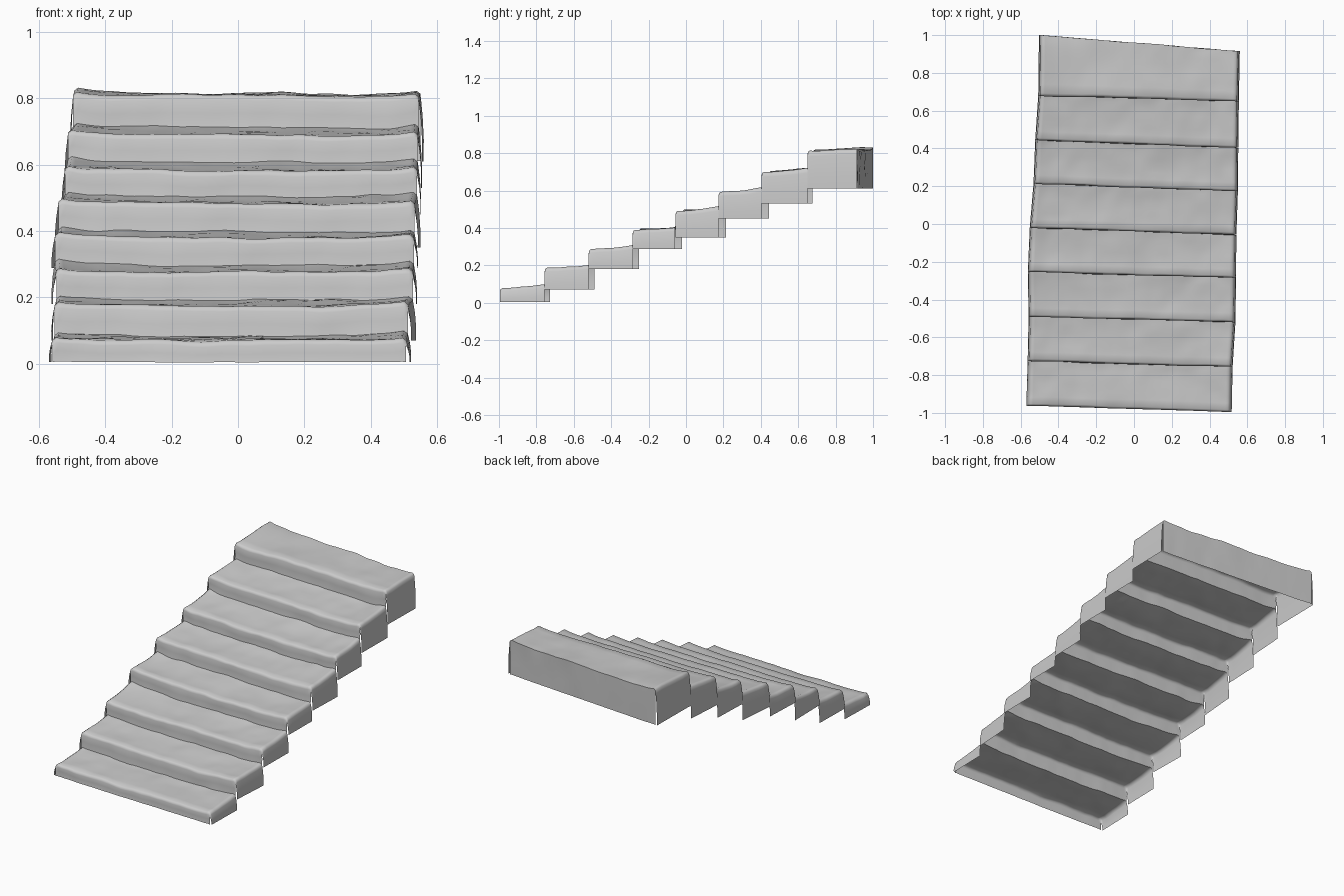
import bpy, bmesh, math
from mathutils import Vector, noise

if "Cube" in bpy.data.objects:
    bpy.data.objects.remove(bpy.data.objects["Cube"])

# Front edge of each step (left x, left y, right x, right y); the last is the back edge
EDGES = [(-.56, -.962, .507, -.995), (-.553, -.725, .512, -.757), (-.548, -.49, .527, -.52),
         (-.552, -.255, .53, -.285), (-.542, -.022, .532, -.056), (-.522, .213, .54, .173),
         (-.513, .443, .542, .403), (-.497, .678, .545, .65), (-.493, 1.0, .55, .915)]
TOPS = [.07, .175, .277, .38, .482, .583, .69, .808]
BACKS = [.085, .192, .296, .398, .503, .608, .712, .815]
SKIRTS = [.005, .07, .18, .288, .35, .45, .53, .61]
COLS = 48


def column(k):
    """Spread of columns over the width, -1 to 1, tighter at the rounded ends."""
    return math.sin(math.pi / 2 * (2 * k / COLS - 1)) * .5 + .5 * (2 * k / COLS - 1)


def point(i, t, z, s, worn=1.0):
    """Point on step i at depth t (0 front, 1 back), height z, across position s."""
    f, b, h = EDGES[i], EDGES[i + 1], (s + 1) / 2
    front = Vector((f[0] + (f[2] - f[0]) * h, f[1] + (f[3] - f[1]) * h, z))
    back = Vector((b[0] + (b[2] - b[0]) * h, b[1] + (b[3] - b[1]) * h, z))
    p = front.lerp(back, t)
    n = noise.noise(p * 5) * .007 + noise.noise(p * 14) * .004
    lift = .013 * abs(s) ** 8 - .004 * s * max(z, 0)
    if abs(s) > .985:
        lift -= .011
    p.z = max(0, p.z + worn * (n + lift))
    p.y += .5 * n * (1 if abs(p.y) < .97 else .3)
    return p


bm = bmesh.new()


def sheet(rows):
    """Skin a grid of points with quads."""
    grid = [[bm.verts.new(p) for p in row] for row in rows]
    for a, b in zip(grid, grid[1:]):
        for k in range(len(a) - 1):
            bm.faces.new((a[k], a[k + 1], b[k + 1], b[k]))


S = [column(k) for k in range(COLS + 1)]
for i in range(8):
    base, top, back, low = (BACKS[i - 1] if i else .004), TOPS[i], BACKS[i], SKIRTS[i]
    # Tread profile with a rounded nosing and a slight rise towards the back
    tread = [(0, top - .016), (.015, top - .006), (.05, top)]
    tread += [(t, top + (back - top) * t ** 2) for t in (.2, .35, .5, .65, .8, .9, .96)]
    tread.append((1, back))
    mid = (base + top - .016) / 2
    profile = [(0, base, 1 if i else .2), (.01, mid, 1)] + [(t, z, 1) for t, z in tread]
    if i == 7:
        # Back wall of the top landing
        profile += [(1.0, .75, .6), (1.0, .68, .4), (1.0, low, .2)]
    sheet([[point(i, t, z, s, w) for s in S] for t, z, w in profile])

    # Side skirts hanging below each end of the tread
    for s in (-1, 1):
        rows = []
        for f in (0, .33, .67, .9, 1):
            row = []
            for t, z in tread:
                p = point(i, t, z, s)
                p.z = low + (p.z - low) * f
                p.x += s * .01 * (1 - f) + s * .004 * math.sin(math.pi * f)
                row.append(p)
            rows.append(row if s > 0 else row[::-1])
        sheet(rows)

bmesh.ops.remove_doubles(bm, verts=bm.verts[:], dist=.0008)
mesh = bpy.data.meshes.new("worn_stone_stairs")
bm.to_mesh(mesh)
bm.free()
stairs = bpy.data.objects.new("worn_stone_stairs", mesh)
bpy.context.collection.objects.link(stairs)
bpy.context.view_layer.objects.active = stairs
stairs.select_set(True)
bpy.ops.object.shade_smooth_by_angle(angle=math.radians(50))
